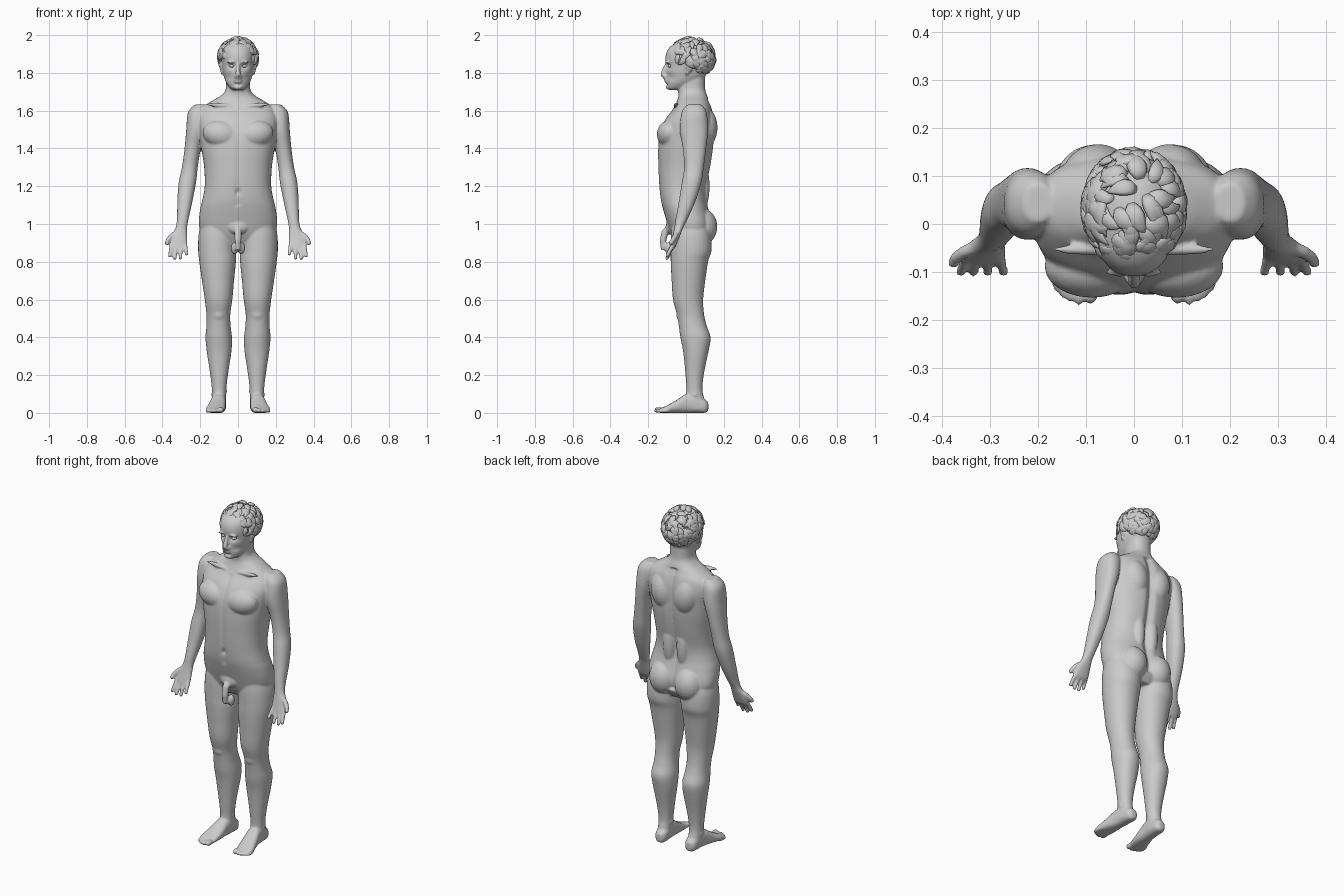
import bpy, bmesh, math, random
from mathutils import Vector, Matrix

random.seed(7)


def spline(rows, sub=5):
    """Catmull-Rom through the rows of numbers."""
    out = []
    for i in range(len(rows) - 1):
        p0, p1, p2, p3 = (rows[max(0, min(len(rows) - 1, i + k))] for k in (-1, 0, 1, 2))
        for s in range(sub):
            t = s / sub
            out.append([0.5 * (2 * b + (c - a) * t + (2 * a - 5 * b + 4 * c - d) * t * t
                               + (3 * b - a - 3 * c + d) * t ** 3)
                        for a, b, c, d in zip(p0, p1, p2, p3)])
    return out + [list(rows[-1])]


def skin(bm, rings):
    rings = [[bm.verts.new(p) for p in r] for r in rings]
    n = len(rings[0])
    for r, q in zip(rings, rings[1:]):
        for i in range(n):
            bm.faces.new((r[i], r[(i + 1) % n], q[(i + 1) % n], q[i]))
    bm.faces.new(rings[0][::-1])
    bm.faces.new(rings[-1])
    return [v for r in rings for v in r]


def loft(bm, rows, e=2.0, n=32, axis='z', side=1):
    """rows: station, centre a, centre b, radius a, radius b."""
    rings = []
    for t, a, b, ra, rb in spline(rows):
        ring = []
        for k in range(n):
            c, s = math.cos(2 * math.pi * k / n), math.sin(2 * math.pi * k / n)
            x = side * (a + ra * math.copysign(abs(c) ** (2 / e), c))
            w = b + rb * math.copysign(abs(s) ** (2 / e), s)
            ring.append((x, w, t) if axis == 'z' else (x, t, w))
        rings.append(ring)
    return skin(bm, rings)


def tube(bm, pts, radii, n=10, up=None, flat=1.0):
    pts = [Vector(p) for p in pts]
    rings = []
    for i, p in enumerate(pts):
        d = (pts[min(i + 1, len(pts) - 1)] - pts[max(i - 1, 0)]).normalized()
        u = up[i] if up else Vector((0, 1, 0.3))
        w = d.cross(u).normalized()
        u = w.cross(d)
        rings.append([p + radii[i] * (math.cos(2 * math.pi * k / n) * w
                                      + flat * math.sin(2 * math.pi * k / n) * u) for k in range(n)])
    skin(bm, rings)


def blob(bm, c, r, side=1, tilt=0):
    m = (Matrix.Translation((side * c[0], c[1], c[2])) @ Matrix.Rotation(side * tilt, 4, 'Y')
         @ Matrix.Diagonal((*r, 1)))
    bmesh.ops.create_uvsphere(bm, u_segments=24, v_segments=14, radius=1, matrix=m)


def finger(bm, pts, r, side):
    pts = [(side * p[0], p[1], p[2]) for p in pts]
    tube(bm, pts, [r * (1.1 - 0.2 * i / (len(pts) - 1)) for i in range(len(pts))], 12)
    blob(bm, pts[-1], (r * .95,) * 3)


def finish(bm, name):
    bmesh.ops.recalc_face_normals(bm, faces=bm.faces[:])
    for f in bm.faces:
        f.smooth = True
    me = bpy.data.meshes.new(name)
    bm.to_mesh(me)
    bm.free()
    ob = bpy.data.objects.new(name, me)
    bpy.context.collection.objects.link(ob)
    return ob


def bump(x, z, cx, cz, sx, sz):
    return math.exp(-((x - cx) / sx) ** 2 - ((z - cz) / sz) ** 2)


def trunk_rows(rows):
    return [(z, 0, (f + b) / 2, w, (b - f) / 2) for z, w, f, b in rows]


body = bmesh.new()

# Torso and neck: height, half width, front y, back y
torso = loft(body, trunk_rows([
    (.89, .11, -.05, .10), (.94, .185, -.078, .13), (1.0, .207, -.098, .14), (1.08, .2, -.122, .12),
    (1.13, .188, -.134, .11), (1.2, .176, -.142, .11), (1.3, .179, -.147, .13), (1.4, .194, -.148, .145),
    (1.48, .205, -.14, .15), (1.55, .212, -.112, .15), (1.61, .195, -.068, .138), (1.65, .14, -.048, .122),
    (1.68, .09, -.04, .112), (1.71, .066, -.043, .102), (1.76, .062, -.04, .1), (1.8, .06, -.03, .1)]),
    e=2.35, n=96)
for v in torso:
    x, y, z = v.co
    if y > .03 and .95 < z < 1.66:      # spine groove
        v.co.y -= .02 * math.exp(-(x / .022) ** 2)
    elif y < -.05 and 1.1 < z < 1.6:    # midline and navel
        v.co.y += .006 * math.exp(-(x / .014) ** 2) + .014 * bump(x, z, 0, 1.17, .012, .014)

# Head
head = loft(body, trunk_rows([
    (1.71, .028, -.09, -.01), (1.722, .044, -.101, .02), (1.75, .063, -.104, .06), (1.78, .074, -.104, .1),
    (1.81, .081, -.105, .115), (1.84, .085, -.105, .125), (1.88, .087, -.109, .13), (1.92, .084, -.098, .125),
    (1.95, .07, -.07, .105), (1.975, .035, -.02, .06)]), e=2.2, n=72)
for v in head:
    x, y, z = v.co
    if y < -.03:                        # eye sockets and cheeks
        v.co.y += .016 * bump(abs(x), z, .033, 1.836, .02, .013)
        v.co.y += .008 * bump(abs(x), z, .05, 1.775, .02, .02)
        v.co.y += .006 * bump(x, z, 0, 1.738, .03, .006)
tube(body, [(0, -.1, 1.85), (0, -.112, 1.825), (0, -.122, 1.795), (0, -.108, 1.775)],
     [.009, .011, .014, .014], 14)
blob(body, (0, -.122, 1.788), (.012, .013, .01))
blob(body, (0, -.104, 1.763), (.024, .011, .0055))
blob(body, (0, -.103, 1.752), (.021, .011, .006))
blob(body, (0, -.093, 1.724), (.024, .014, .013))

for s in (1, -1):
    # Face sides and ears
    blob(body, (.015, -.11, 1.781), (.008, .012, .008), s)
    blob(body, (.034, -.1, 1.857), (.026, .011, .006), s, .12)
    blob(body, (.09, .015, 1.83), (.009, .02, .028), s, .2)
    blob(body, (.085, .005, 1.803), (.008, .01, .014), s)
    # Chest, collar, back, side and seat muscles
    blob(body, (.088, -.088, 1.475), (.1, .066, .073), s, -.2)
    blob(body, (.09, -.053, 1.628), (.08, .012, .011), s, -.08)
    blob(body, (.075, .095, 1.51), (.075, .072, .11), s, .15)
    blob(body, (.045, .08, 1.2), (.04, .045, .14), s)
    blob(body, (.083, .078, .985), (.084, .088, .1), s)
    # Arm and palm
    loft(body, [
        (1.632, .2, .045, .03, .04), (1.59, .212, .043, .053, .066), (1.5, .223, .042, .051, .075),
        (1.4, .24, .045, .043, .062), (1.3, .255, .042, .042, .052), (1.22, .268, .03, .046, .052),
        (1.12, .281, .006, .04, .044), (1.03, .292, -.022, .031, .032), (.985, .299, -.037, .03, .024),
        (.955, .306, -.046, .037, .021), (.91, .314, -.06, .046, .018), (.88, .315, -.07, .046, .015),
        (.868, .315, -.075, .04, .01)], 2.2, 28, 'z', s)
    # Fingers and thumb
    for x0, x1, z1 in ((.35, .361, .832), (.327, .335, .819), (.303, .305, .821), (.28, .272, .842)):
        finger(body, [(x0, -.068, .89), ((x0 + x1) / 2, -.083, (z1 + .895) / 2), (x1, -.1, z1)], .0108, s)
    finger(body, [(.325, -.048, .955), (.354, -.058, .935), (.371, -.07, .915), (.376, -.08, .9)], .013, s)
    # Leg
    loft(body, [
        (1.0, .11, .02, .085, .095), (.94, .11, .026, .099, .106), (.86, .111, .027, .1, .108),
        (.8, .108, .018, .097, .099), (.7, .106, .013, .085, .089), (.6, .103, .011, .073, .08),
        (.52, .104, .024, .063, .072), (.46, .103, .036, .064, .074), (.4, .102, .05, .07, .08),
        (.33, .1, .052, .066, .068), (.25, .1, .048, .054, .055), (.18, .1, .045, .044, .046),
        (.12, .1, .045, .038, .042), (.07, .1, .048, .037, .05), (.02, .1, .052, .036, .055)],
        2.1, 32, 'z', s)
    blob(body, (.103, -.022, .525), (.038, .03, .045), s)
    blob(body, (.1, .048, .105), (.045, .022, .022), s, .3)
    # Foot and toes: y, centre x, centre z, half width, half height
    loft(body, [
        (.118, .097, .034, .016, .022), (.1, .098, .036, .032, .036), (.05, .1, .05, .038, .05),
        (0, .104, .05, .04, .05), (-.05, .111, .034, .046, .034), (-.1, .12, .02, .05, .02),
        (-.135, .122, .012, .043, .012)], 2.5, 28, 'y', s)
    for x, y, r in ((.091, -.15, .0155), (.115, -.153, .0115), (.133, -.147, .011),
                    (.148, -.138, .0105), (.161, -.126, .01)):
        blob(body, (x, y + .012, r), (r, .03, r), s)
        blob(body, (x, y, r), (r * 1.02, r, r), s)
    blob(body, (.017, -.09, .872), (.02, .024, .032), s)

# Groin
blob(body, (0, -.083, .985), (.055, .024, .04))
tube(body, [(0, -.085, .98), (0, -.112, .955), (0, -.122, .91), (0, -.12, .862)],
     [.02, .019, .018, .013], 14)

for v in body.verts:
    v.co.z = max(v.co.z, 0)
figure = finish(body, "body")
mod = figure.modifiers.new("blend", 'REMESH')
mod.mode, mod.voxel_size, mod.use_smooth_shade = 'VOXEL', .0055, True
mod = figure.modifiers.new("soften", 'SMOOTH')
mod.factor, mod.iterations = .5, 5

# Eyes
eyes = bmesh.new()
for s in (1, -1):
    blob(eyes, (.033, -.083, 1.836), (.0145, .0125, .0085), s)
finish(eyes, "eyes")

# Hair: a cap over the skull and swept overlapping locks
C, R = Vector((0, .031, 1.88)), Vector((.097, .114, .1))


def on_skull(p, lift=1.0):
    return C + Vector(p[i] * R[i] * lift for i in range(3))


def hairy(q):
    low = 1.925 if q.y < -.045 else 1.865 if q.y < .035 else 1.785
    return q.z > low


hair = bmesh.new()
blob(hair, C, R)
bmesh.ops.delete(hair, geom=[v for v in hair.verts if not hairy(v.co)], context='VERTS')
crown = Vector((.15, .35, .92)).normalized()
count = 0
while count < 190:
    p = Vector(random.gauss(0, 1) for _ in range(3)).normalized()
    if not hairy(on_skull(p)):
        continue
    count += 1
    away = (p - crown * p.dot(crown)).normalized()
    flow = away + crown.cross(p) * .7 + Vector(random.uniform(-.4, .4) for _ in range(3))
    if p.y < .2 and p.z > .3:
        flow += Vector((.5, -.5, 0))
    pts, ups = [], []
    width = random.uniform(.8, 1.3)
    curl = random.uniform(-.35, .35)
    for k in range(6):
        pts.append(on_skull(p, (.97, 1.04, 1.07, 1.08, 1.08, 1.1)[k]))
        pts[-1].z = min(pts[-1].z, 1.998)
        ups.append(p.copy())
        flow = (flow - p * flow.dot(p)).normalized()
        flow += p.cross(flow) * curl
        p = (p + flow * .12).normalized()
    tube(hair, pts, [w * width for w in (.008, .015, .017, .015, .009, .0015)], 8, ups, .45)
finish(hair, "hair")
